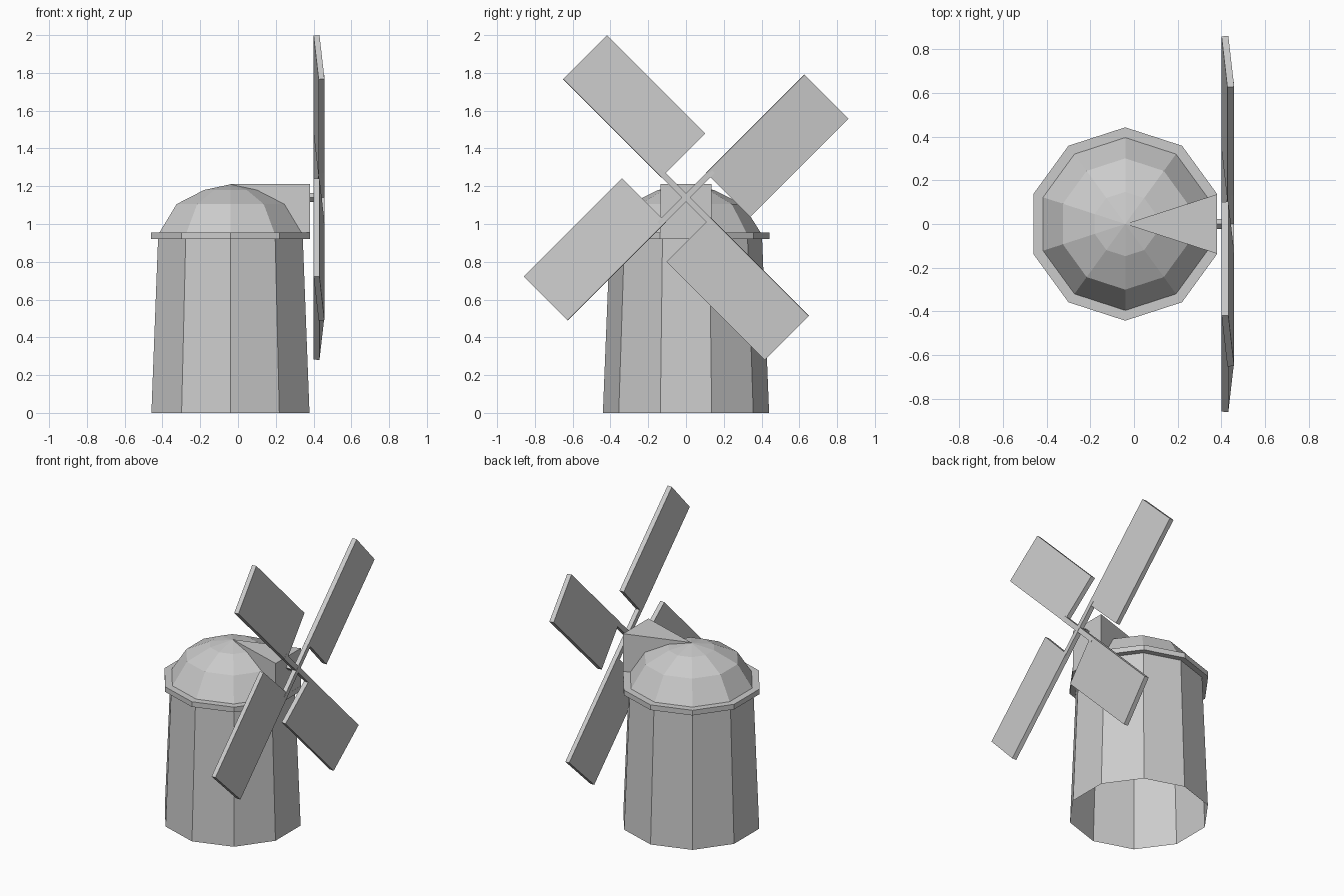
import bpy, bmesh, math
from mathutils import Matrix, Vector

if "Cube" in bpy.data.objects:
    bpy.data.objects.remove(bpy.data.objects["Cube"], do_unlink=True)

# One plain grey covers the whole model
GREY = (0.6, 0.6, 0.6, 1)
grey = bpy.data.materials.new("plain_grey")
grey.use_nodes = True
grey.diffuse_color = GREY
grey.node_tree.nodes["Principled BSDF"].inputs["Base Color"].default_value = GREY

SIDES = 10
CX = -0.04       # tower axis
HUB_Z = 1.14     # sail axis height


def finish(name, bm, fix_normals=True):
    if fix_normals:
        bmesh.ops.recalc_face_normals(bm, faces=bm.faces)
    mesh = bpy.data.meshes.new(name)
    bm.to_mesh(mesh)
    bm.free()
    mesh.materials.append(grey)
    obj = bpy.data.objects.new(name, mesh)
    bpy.context.collection.objects.link(obj)
    return obj


def lathe(name, profile):
    """Ten-sided open shell from (radius, z) points, listed bottom to top."""
    bm = bmesh.new()
    rings = []
    for r, z in profile:
        if r == 0:
            rings.append([bm.verts.new((CX, 0, z))] * SIDES)
            continue
        angles = [math.pi / 2 + math.tau * i / SIDES for i in range(SIDES)]
        rings.append([bm.verts.new((CX + r * math.cos(a), r * math.sin(a), z)) for a in angles])
    for low, high in zip(rings, rings[1:]):
        for i in range(SIDES):
            j = (i + 1) % SIDES
            corners = [low[i], low[j], high[j], high[i]]
            bm.faces.new(list(dict.fromkeys(corners)))
    return finish(name, bm, False)


def box(name, low, high, matrix):
    """Box between two local corners, moved by a matrix."""
    low, high = Vector(low), Vector(high)
    bm = bmesh.new()
    bmesh.ops.create_cube(bm, size=1)
    place = Matrix.Translation((low + high) / 2) @ Matrix.Diagonal((high - low).to_4d())
    bmesh.ops.transform(bm, matrix=matrix @ place, verts=bm.verts)
    return finish(name, bm)


# Tower, eaves and domed cap
lathe("tower_wall", [(0.44, 0), (0.403, 0.92)])
lathe("eaves_ring", [(0.403, 0.92), (0.442, 0.92), (0.442, 0.955), (0.395, 0.955)])
lathe("cap_dome", [(0.395, 0.955), (0.3, 1.105), (0.147, 1.18), (0, 1.21)])

# Wedge-shaped housing running from the cap's peak to the sail side
bm = bmesh.new()
wedge = [(CX, 0), (0.38, -0.136), (0.38, 0.136)]
base = bm.faces.new([bm.verts.new((x, y, 0.955)) for x, y in wedge])
lifted = bmesh.ops.extrude_face_region(bm, geom=[base])["geom"]
bmesh.ops.translate(bm, vec=(0, 0, 0.257),
                    verts=[v for v in lifted if isinstance(v, bmesh.types.BMVert)])
finish("sail_housing", bm)

# Axle, arms and pitched sails around the hub
HALF = 0.0165
hub = Matrix.Translation((0, 0, HUB_Z))
box("axle", (0.37, -HALF, -HALF), (0.458, HALF, HALF), hub @ Matrix.Rotation(math.pi / 4, 4, 'X'))

pitch = Matrix.Translation((0.4425, -HALF, 0)) @ Matrix.Rotation(math.radians(4.65), 4, 'Z')
for i, label in enumerate(("upper_back", "lower_back", "lower_front", "upper_front")):
    turn = hub @ Matrix.Rotation(-math.pi / 4 - i * math.pi / 2, 4, 'X')
    box("arm_" + label, (0.427, -HALF, HALF), (0.457, HALF, 0.2), turn)
    box("sail_" + label, (-0.0155, 0, 0.168), (0.0155, 0.329, 0.903), turn @ pitch)
